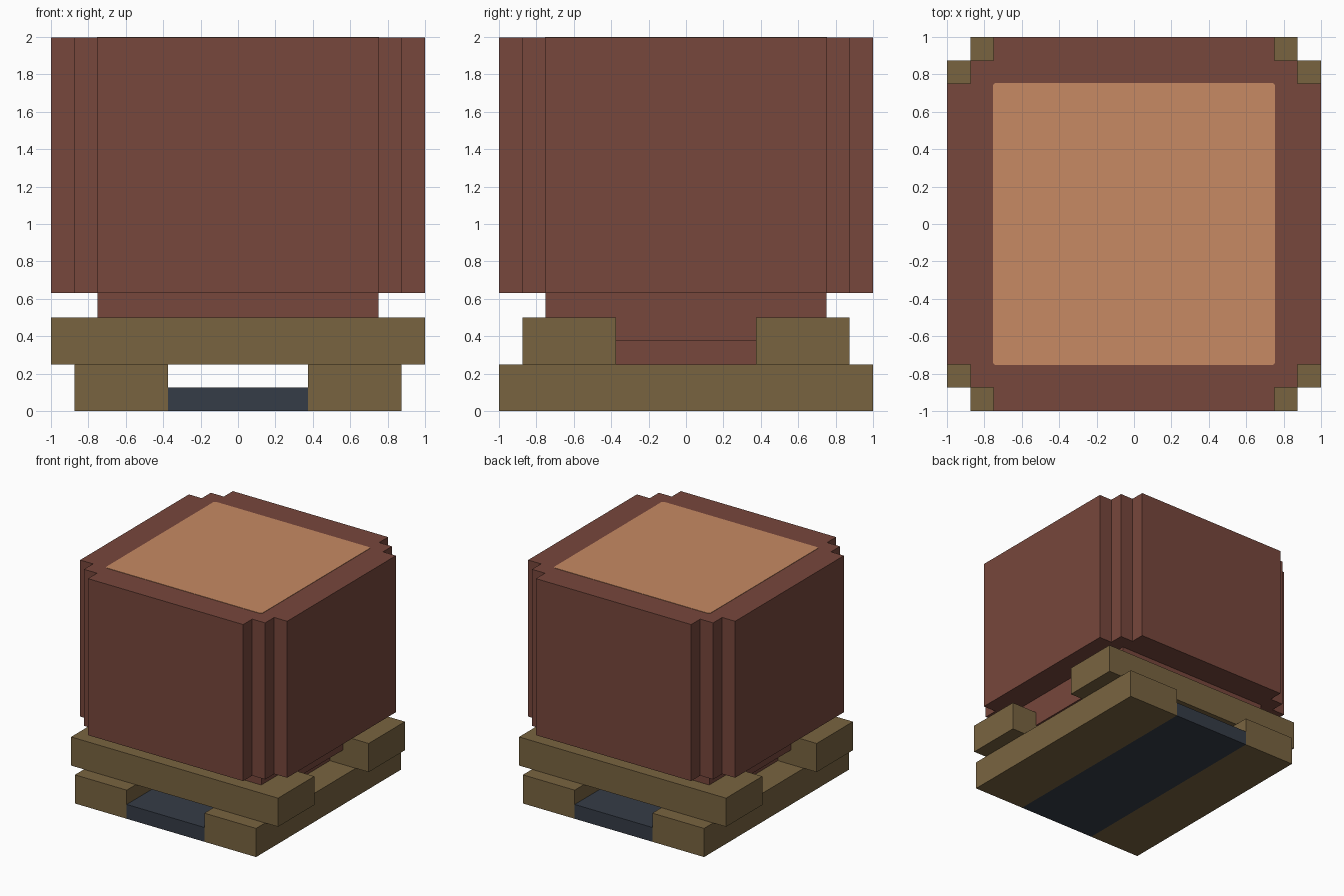
import bpy
import bmesh

cube = bpy.data.objects.get("Cube")
if cube:
    bpy.data.objects.remove(cube, do_unlink=True)


def material(name, rgb):
    """Flat material from 0-255 sRGB values."""
    lin = [(c / 255 / 12.92) if c < 10 else ((c / 255 + 0.055) / 1.055) ** 2.4 for c in rgb]
    m = bpy.data.materials.new(name)
    m.use_nodes = True
    m.diffuse_color = (*lin, 1)
    bsdf = next(n for n in m.node_tree.nodes if n.type == 'BSDF_PRINCIPLED')
    bsdf.inputs["Base Color"].default_value = (*lin, 1)
    return m


RED = material("red brown", (119, 71, 60))
TAN = material("orange tan", (199, 138, 99))
WOOD = material("log brown", (121, 100, 64))
ASH = material("dark slate", (53, 60, 71))


def prism(name, outline, z0, z1, mat, corner=0.0):
    """Extrude an xy outline from z0 to z1, optionally rounding its corners."""
    bm = bmesh.new()
    face = bm.faces.new([bm.verts.new((x, y, z0)) for x, y in outline])
    ext = bmesh.ops.extrude_face_region(bm, geom=[face])
    top = [v for v in ext["geom"] if isinstance(v, bmesh.types.BMVert)]
    bmesh.ops.translate(bm, verts=top, vec=(0, 0, z1 - z0))
    if corner:
        upright = [e for e in bm.edges if abs(e.verts[0].co.z - e.verts[1].co.z) > 1e-6]
        bmesh.ops.bevel(bm, geom=upright, offset=corner, segments=3,
                        profile=0.5, affect='EDGES')
    bmesh.ops.recalc_face_normals(bm, faces=bm.faces)
    me = bpy.data.meshes.new(name)
    bm.to_mesh(me)
    bm.free()
    me.materials.append(mat)
    ob = bpy.data.objects.new(name, me)
    bpy.context.collection.objects.link(ob)
    return ob


def rect(x0, x1, y0, y1):
    return [(x0, y0), (x1, y0), (x1, y1), (x0, y1)]


# Crossed logs: lower pair runs front to back, upper pair side to side
for s, side, end in ((1, "left", "back"), (-1, "right", "front")):
    a, b = sorted((s * 0.375, s * 0.875))
    prism(f"lower_log_{side}", rect(a, b, -1, 1), 0, 0.25, WOOD)
    prism(f"upper_log_{end}", rect(-1, 1, a, b), 0.25, 0.5, WOOD)

# Ash bed between the lower logs
prism("ash_bed", rect(-0.375, 0.375, -1, 1), 0, 0.125, ASH)

# Stepped base of the block, sitting among the logs
prism("block_foot", rect(-0.625, 0.625, -0.625, 0.625), 0.25, 0.375, RED)
prism("block_base", rect(-0.75, 0.75, -0.75, 0.75), 0.375, 0.63, RED)

# Main block with twice-notched corners
corner = [(1, 0.75), (0.875, 0.75), (0.875, 0.875), (0.75, 0.875), (0.75, 1)]
outline = []
for k in range(4):
    outline += corner
    corner = [(-y, x) for x, y in corner]
prism("block_body", outline, 0.63, 1.997, RED)

# Thin lighter panel on the top
prism("top_panel", rect(-0.755, 0.755, -0.755, 0.755), 1.995, 2.0, TAN, corner=0.02)
